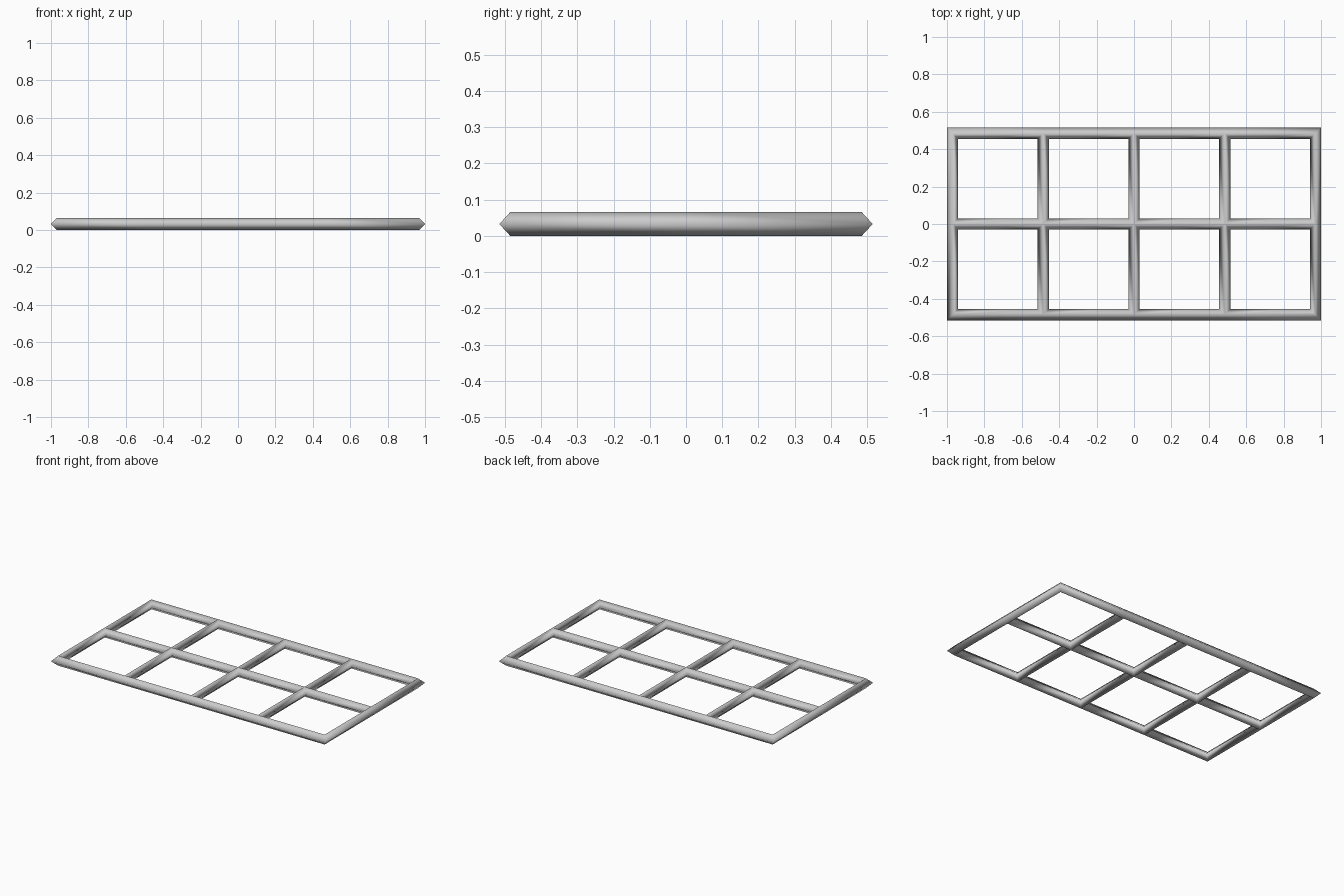
import bpy, bmesh

if "Cube" in bpy.data.objects:
    bpy.data.objects.remove(bpy.data.objects["Cube"])

NX, NY = 4, 2          # panes in each direction
CELL = 0.485           # spacing between bar centre lines
R = 0.03               # half width of a bar
H = 0.0325             # half height of a bar

bm = bmesh.new()


def pos(i, j):
    return (i - NX / 2) * CELL, (j - NY / 2) * CELL


# top and bottom ridge points at every bar crossing
ridge = {}
for i in range(NX + 1):
    for j in range(NY + 1):
        x, y = pos(i, j)
        ridge[i, j] = (bm.verts.new((x, y, 2 * H)), bm.verts.new((x, y, 0)))


def add_slopes(loop, mids):
    """Sloped top and bottom faces from ridge points to mid-height points."""
    n = len(loop)
    for k in range(n):
        a, b = ridge[loop[k]], ridge[loop[(k + 1) % n]]
        m, q = mids[k], mids[(k + 1) % n]
        bm.faces.new((a[0], b[0], q, m))
        bm.faces.new((b[1], a[1], m, q))


# inner faces of each pane opening
for i in range(NX):
    for j in range(NY):
        loop, mids = [], []
        for di, dj in ((0, 0), (1, 0), (1, 1), (0, 1)):
            x, y = pos(i + di, j + dj)
            loop.append((i + di, j + dj))
            mids.append(bm.verts.new((x + R * (1 - 2 * di), y + R * (1 - 2 * dj), H)))
        add_slopes(loop, mids)

# outer faces around the border
loop = ([(i, 0) for i in range(NX)] + [(NX, j) for j in range(NY)]
        + [(i, NY) for i in range(NX, 0, -1)] + [(0, j) for j in range(NY, 0, -1)])
mids = []
for i, j in loop:
    x, y = pos(i, j)
    x += R * ((i == NX) - (i == 0))
    y += R * ((j == NY) - (j == 0))
    mids.append(bm.verts.new((x, y, H)))
add_slopes(loop, mids)

bmesh.ops.recalc_face_normals(bm, faces=bm.faces)
for f in bm.faces:
    f.smooth = True

mesh = bpy.data.meshes.new("window_lattice")
bm.to_mesh(mesh)
bm.free()
bpy.context.collection.objects.link(bpy.data.objects.new("window_lattice", mesh))
